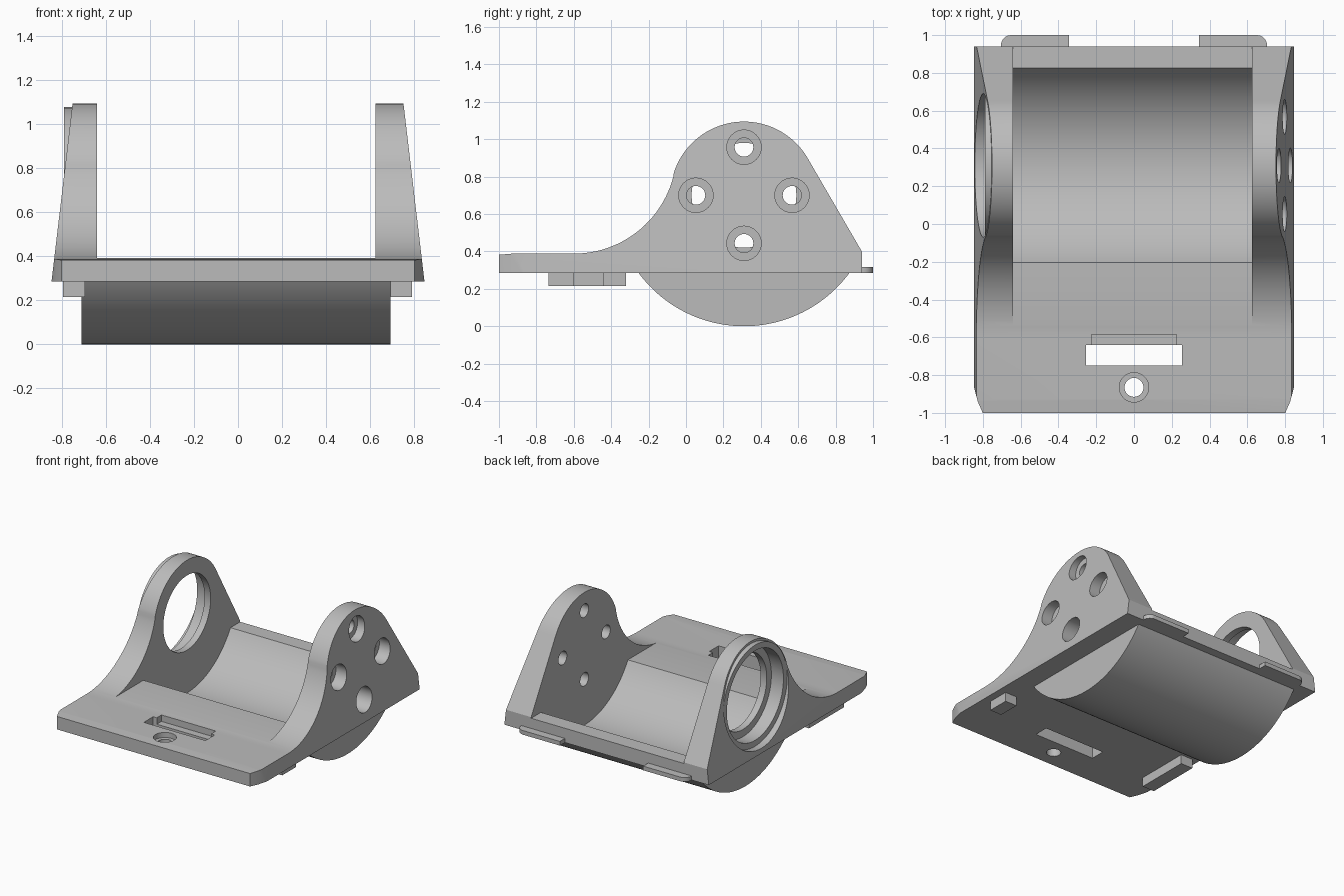
import bpy, bmesh
from math import cos, sin, pi, radians, atan2

if "Cube" in bpy.data.objects:
    bpy.data.objects.remove(bpy.data.objects["Cube"])

grey = bpy.data.materials.new("plain grey")
grey.use_nodes = True
COLOUR = (0.5, 0.5, 0.5, 1)
grey.diffuse_color = COLOUR
grey.node_tree.nodes["Principled BSDF"].inputs["Base Color"].default_value = COLOUR

CY, CZ = 0.31, 0.70                     # shared axis of bores and trough
BASE, TOP, FLOOR = 0.285, 0.388, 0.392  # plate underside, edge and floor heights


def arc(cy, cz, r, start, end, steps):
    """Points along an arc, angles in radians."""
    return [(cy + r * cos(start + (end - start) * i / steps),
             cz + r * sin(start + (end - start) * i / steps)) for i in range(steps + 1)]


def prism(name, points, low, high, axis="x"):
    """Extrude a closed 2D outline along x (outline in y, z) or z (outline in x, y)."""
    bm = bmesh.new()
    place = (lambda p, d: (d, *p)) if axis == "x" else (lambda p, d: (*p, d))
    a, b = [[bm.verts.new(place(p, d)) for p in points] for d in (low, high)]
    bm.faces.new(a)
    bm.faces.new(b)
    for i in range(len(a)):
        j = (i + 1) % len(a)
        bm.faces.new((a[i], a[j], b[j], b[i]))
    bmesh.ops.recalc_face_normals(bm, faces=bm.faces)
    mesh = bpy.data.meshes.new(name)
    bm.to_mesh(mesh)
    bm.free()
    mesh.materials.append(grey)
    obj = bpy.data.objects.new(name, mesh)
    bpy.context.collection.objects.link(obj)
    return obj


def rod(u, v, r, low, high, axis="x", steps=48):
    return prism("cutter", arc(u, v, r, 0, 2 * pi, steps)[:-1], low, high, axis)


def box(name, x0, x1, y0, y1, z0, z1):
    return prism(name, [(x0, y0), (x1, y0), (x1, y1), (x0, y1)], z0, z1, "z")


def combine(target, tool, operation="DIFFERENCE"):
    """Apply a boolean and discard the tool."""
    tool.hide_render = True
    mod = target.modifiers.new("combine", "BOOLEAN")
    mod.object, mod.operation, mod.solver = tool, operation, "EXACT"
    bpy.context.view_layer.objects.active = target
    bpy.ops.object.modifier_apply(modifier=mod.name)
    bpy.data.objects.remove(tool)


def finish(obj):
    bpy.ops.object.select_all(action="DESELECT")
    obj.select_set(True)
    bpy.context.view_layer.objects.active = obj
    bpy.ops.object.shade_smooth_by_angle(angle=radians(28))


# Side silhouette: flat plate, concave sweep, round head, straight back slope
HEAD, SWEEP, FOOT = 0.394, 0.55, -0.6
sweep_z = TOP + SWEEP
join = atan2(CZ - sweep_z, CY - FOOT)
outline = [(-1, BASE), (-1, TOP - 0.006), (-0.93, TOP)]
outline += arc(FOOT, sweep_z, SWEEP, -pi / 2, join, 24)
outline += arc(CY, CZ, HEAD, join + pi, radians(30), 40)[1:]
outline += [(0.94, 0.4), (0.94, BASE)]
body = prism("cradle_body", outline, -1, 1)

# Outer faces lean inward with height
for v in body.data.vertices:
    side = 1 if v.co.x > 0 else -1
    v.co.x = side * (0.847 - 0.118 * (v.co.z - BASE))

# Rounded belly under the plate
spread = radians(58)
belly = arc(CY, CZ, 0.7, -pi / 2 - spread, -pi / 2 + spread, 56)
combine(body, prism("belly", belly, -0.71, 0.692), "UNION")

# Space between the walls, with the trough
dip = atan2(FLOOR - CZ, (0.6 ** 2 - (CZ - FLOOR) ** 2) ** 0.5)
gap = [(-1.2, 1.4), (-1.2, FLOOR)]
gap += arc(CY, CZ, 0.6, -pi - dip, dip, 48)
gap += [(1.2, FLOOR), (1.2, 1.4)]
combine(body, prism("cutter", gap, -0.64, 0.625))

# Large ring boss and stepped bore in one wall
combine(body, rod(CY, CZ, 0.38, -1, -0.79, steps=72))
combine(body, rod(CY, CZ, 0.378, -0.79, -0.7, steps=72), "UNION")
combine(body, rod(CY, CZ, 0.335, -1, -0.69, steps=72))
combine(body, rod(CY, CZ, 0.28, -1, -0.5, steps=72))

# Four counterbored screw holes in the other wall
for i in range(4):
    y, z = CY + 0.257 * cos(i * pi / 2), CZ + 0.257 * sin(i * pi / 2)
    combine(body, rod(y, z, 0.05, 0.5, 1, steps=32))
    combine(body, rod(y, z, 0.092, 0.71, 1, steps=32))

# Slot, shallow ledge and front screw hole
combine(body, box("cutter", -0.255, 0.255, -0.75, -0.64, 0.2, 0.5))
combine(body, box("cutter", -0.225, 0.225, -0.66, -0.585, 0.34, 0.5))
combine(body, rod(0, -0.865, 0.05, 0.2, 0.5, "z", 32))
combine(body, rod(0, -0.865, 0.078, 0.35, 0.5, "z", 32))

# Rounded front corners
for s in (-1, 1):
    corner = [(s * 0.852, -0.84), (s * 0.843, -0.88), (s * 0.827, -0.94),
              (s * 0.8, -1.002), (s * 0.8, -1.1), (s * 0.95, -1.1), (s * 0.95, -0.84)]
    combine(body, prism("cutter", corner, 0.2, 0.6, "z"))
finish(body)

# Back tabs with a rounded outer corner
for s, side in ((-1, "right"), (1, "left")):
    tab = [(s * 0.345, 0.92), (s * 0.345, 1), (s * 0.65, 1)]
    tab += [(s * x, y) for x, y in arc(0.65, 0.945, 0.055, pi / 2, 0, 8)[1:]]
    tab += [(s * 0.705, 0.92)]
    finish(prism(side + "_back_tab", tab, BASE, 0.316, "z"))

# Locating pads under the plate
box("right_long_pad", -0.795, -0.695, -0.735, -0.32, 0.215, 0.295)
box("left_short_pad", 0.692, 0.79, -0.605, -0.44, 0.215, 0.295)
